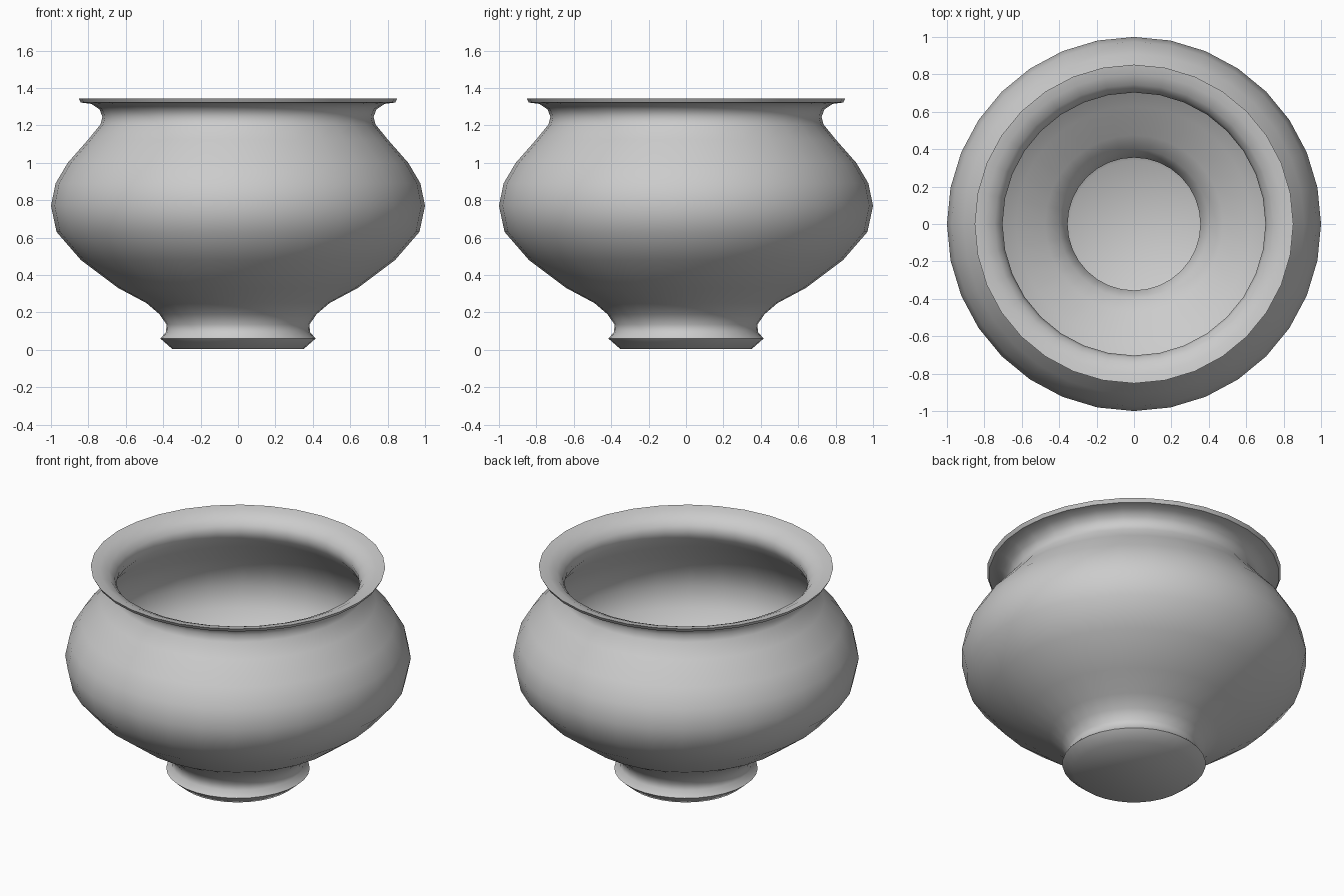
import bpy, bmesh, math

if "Cube" in bpy.data.objects:
    bpy.data.objects.remove(bpy.data.objects["Cube"])

SIDES = 32

# outer wall, from foot to rim (radius, height)
outer = [(0.35, 0.003), (0.415, 0.06), (0.385, 0.095), (0.382, 0.135), (0.42, 0.19),
         (0.49, 0.25), (0.64, 0.33), (0.84, 0.48), (0.97, 0.63), (1.0, 0.77),
         (0.975, 0.89), (0.91, 1.0), (0.80, 1.125), (0.735, 1.205), (0.725, 1.245),
         (0.74, 1.285), (0.785, 1.315), (0.84, 1.322), (0.852, 1.344)]
# inner wall, from rim down to floor
inner = [(0.80, 1.335), (0.745, 1.31), (0.715, 1.275), (0.703, 1.24), (0.715, 1.195),
         (0.78, 1.11), (0.89, 0.985), (0.95, 0.88), (0.975, 0.77), (0.945, 0.64),
         (0.825, 0.50), (0.63, 0.355), (0.475, 0.275), (0.40, 0.21), (0.355, 0.14),
         (0.358, 0.09), (0.38, 0.06), (0.34, 0.03)]


def lathe(name, profile):
    bm = bmesh.new()
    rings = []
    for r, z in profile:
        rings.append([bm.verts.new((r * math.cos(2 * math.pi * i / SIDES),
                                    r * math.sin(2 * math.pi * i / SIDES), z))
                      for i in range(SIDES)])
    for a, b in zip(rings, rings[1:]):
        for i in range(SIDES):
            j = (i + 1) % SIDES
            bm.faces.new((a[i], a[j], b[j], b[i]))
    # underside and inside floor
    bm.faces.new(rings[0][::-1])
    bm.faces.new(rings[-1])
    bmesh.ops.recalc_face_normals(bm, faces=bm.faces)
    mesh = bpy.data.meshes.new(name)
    bm.to_mesh(mesh)
    bm.free()
    obj = bpy.data.objects.new(name, mesh)
    bpy.context.collection.objects.link(obj)
    bpy.context.view_layer.objects.active = obj
    obj.select_set(True)
    bpy.ops.object.shade_smooth_by_angle(angle=math.radians(50))
    return obj


# footed pot with flared rim
lathe("pot", outer + inner)
